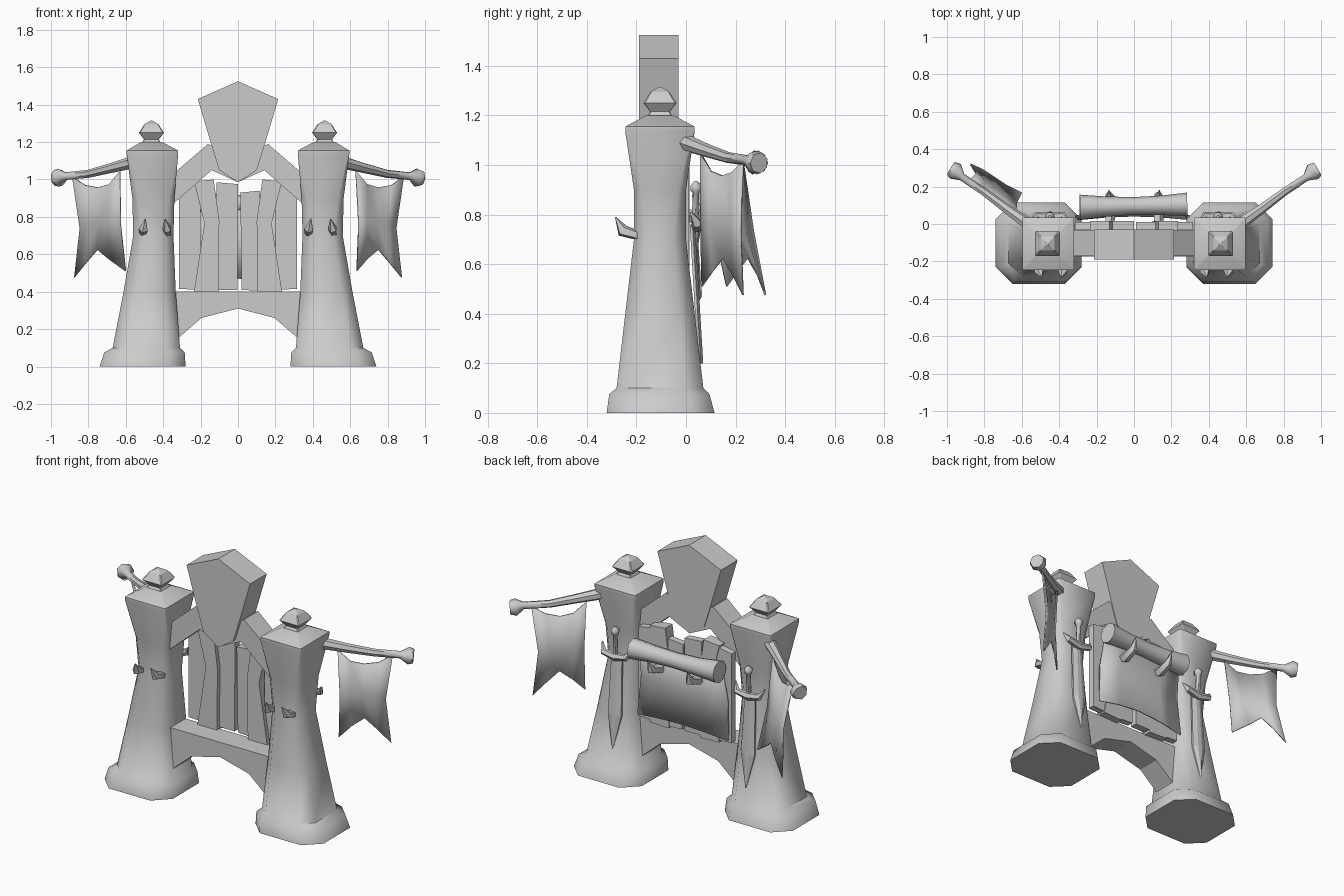
import bpy, bmesh, math
from mathutils import Vector

cube = bpy.data.objects.get("Cube")
if cube:
    bpy.data.objects.remove(cube, do_unlink=True)

grey = bpy.data.materials.new("plain_grey")
grey.use_nodes = True
GREY = (0.6, 0.6, 0.6, 1)
grey.diffuse_color = GREY
grey.node_tree.nodes["Principled BSDF"].inputs["Base Color"].default_value = GREY


def finish(name, bm, smooth=None):
    """Turn a bmesh into an object, smooth below an angle if one is given."""
    bmesh.ops.recalc_face_normals(bm, faces=bm.faces)
    mesh = bpy.data.meshes.new(name)
    bm.to_mesh(mesh)
    bm.free()
    mesh.materials.append(grey)
    if smooth:
        for p in mesh.polygons:
            p.use_smooth = True
        mesh.set_sharp_from_angle(angle=math.radians(smooth))
    obj = bpy.data.objects.new(name, mesh)
    bpy.context.collection.objects.link(obj)
    return obj


def loft(name, rings, smooth=None):
    """Skin a list of equal rings and cap both ends."""
    bm = bmesh.new()
    rows = [[bm.verts.new(p) for p in ring] for ring in rings]
    n = len(rows[0])
    for a, b in zip(rows, rows[1:]):
        for i in range(n):
            j = (i + 1) % n
            bm.faces.new((a[i], a[j], b[j], b[i]))
    bm.faces.new(rows[0])
    bm.faces.new(rows[-1])
    return finish(name, bm, smooth)


def prism(name, outline, y0, y1):
    """Extrude an (x, z) outline from y0 to y1."""
    return loft(name, [[(x, y, z) for x, z in outline] for y in (y0, y1)])


def tube(name, path, radii, sides=6, smooth=50):
    """Sweep a polygon of changing radius along a path."""
    pts = [Vector(p) for p in path]
    rings = []
    for i, p in enumerate(pts):
        d = (pts[min(i + 1, len(pts) - 1)] - pts[max(i - 1, 0)]).normalized()
        u = d.cross(Vector((0, 0, 1)) if abs(d.z) < 0.8 else Vector((0, 1, 0))).normalized()
        v = d.cross(u)
        angles = [2 * math.pi * k / sides for k in range(sides)]
        rings.append([p + radii[i] * (u * math.cos(a) + v * math.sin(a)) for a in angles])
    return loft(name, rings, smooth)


def sheet(name, rows, thickness=0.008):
    """Thin cloth from rows of points."""
    bm = bmesh.new()
    grid = [[bm.verts.new(p) for p in row] for row in rows]
    for a, b in zip(grid, grid[1:]):
        for i in range(len(a) - 1):
            bm.faces.new((a[i], a[i + 1], b[i + 1], b[i]))
    obj = finish(name, bm, 40)
    mod = obj.modifiers.new("thickness", 'SOLIDIFY')
    mod.thickness = thickness
    mod.offset = 0
    return obj


def octagon(s, z, x0, x1, y0, y1, c):
    ring = [(x0 + c, y0), (x1 - c, y0), (x1, y0 + c), (x1, y1 - c),
            (x1 - c, y1), (x0 + c, y1), (x0, y1 - c), (x0, y0 + c)]
    return [(s * x, y, z) for x, y in ring]


# height, inner x, outer x, front y, back y, corner cut
TOWER = [(0, .28, .74, -.32, .115, .09), (.075, .285, .715, -.31, .095, .08),
         (.1, .31, .67, -.28, .07, .07), (.4, .333, .612, -.245, .035, .06),
         (.7, .345, .56, -.21, 0, .05), (.9, .34, .565, -.21, 0, .03),
         (1.135, .32, .595, -.245, .035, .004), (1.155, .32, .595, -.245, .035, .004),
         (1.2, .405, .52, -.16, -.05, .002)]
# height and half width of the finial
FINIAL = [(1.195, .05), (1.215, .04), (1.25, .067), (1.295, .038), (1.315, .004)]

for s, side in ((1, "left"), (-1, "right")):
    # Tower with capped roof and finial
    loft(side + "_tower", [octagon(s, *row) for row in TOWER], 50)
    loft(side + "_finial", [octagon(s, z, .463 - r, .463 + r, -.105 - r, -.105 + r, r * .1)
                            for z, r in FINIAL])

    # Horns on the tower front
    for x, lean in ((.375, .015), (.51, -.015)):
        tube(side + "_horn", [(s * x, -.19, .715), (s * (x + lean * .3), -.255, .735),
                              (s * (x + lean), -.285, .79)], (.02, .026, .002), 5)

    # Sword on the tower back
    sx = s * .45
    blade = [(-.035, .76), (.035, .76), (.045, .4), (0, .2), (-.045, .4)]
    loft(side + "_blade", [[(sx + x * k, y + (.76 - z) * .06, z) for x, z in blade]
                           for k, y in ((1, .015), (1, .026), (.3, .036))])
    tube(side + "_guard", [(sx - .1, .02, .81), (sx - .075, .045, .765), (sx, .04, .75),
                           (sx + .075, .045, .765), (sx + .1, .02, .81)],
         (.004, .02, .024, .02, .004), 6)
    tube(side + "_grip", [(sx, .035, .75), (sx, .04, .885), (sx, .04, .895),
                          (sx, .04, .915), (sx, .04, .935)],
         (.016, .014, .024, .026, .008), 6)

    # Banner pole with flared end
    tube(side + "_pole", [(s * .56, -.005, 1.092), (s * .68, .08, 1.06), (s * .8, .17, 1.03),
                          (s * .92, .25, 1.018), (s * .955, .28, 1.01), (s * .98, .295, 1.008)],
         (.034, .027, .022, .021, .05, .042), 7)

    # Forked banner, the right one blown back
    t = 0.1 if s < 0 else 0
    w = 0.035 if s < 0 else 0
    sheet(side + "_banner", [
        [(s * .63, .06, 1.045), (s * .69, .1, .975), (s * .75, .145, .957),
         (s * .82, .185, .97), (s * .885, .23, 1.015)],
        [(s * (.645 - w / 2), .06 + t / 2, .76), (s * .69, .095 + t / 2, .77),
         (s * .745, .14 + t / 2, .77), (s * .8, .18 + t / 2, .765), (s * .845, .22 + t / 2, .74)],
        [(s * (.635 - w), .065 + t, .51), (s * .69, .11 + t, .575),
         (s * .75, .15 + t, .625), (s * .81, .19 + t, .555), (s * .875, .23 + t * .9, .475)]])

    # Arch arm, outer plank and bent door jamb
    prism(side + "_arch_arm", [(s * x, z) for x, z in
                               ((0, 1.1), (.16, 1.19), (.37, 1.01), (.37, .85), (.14, 1.05), (0, .985))],
          -.17, -.035)
    prism(side + "_outer_plank", [(s * x, z) for x, z in
                                  ((.2, .41), (.315, .415), (.315, .96), (.2, .98))], -.03, .01)
    prism(side + "_jamb", [(s * x, z) for x, z in
                           ((.105, .395), (.235, .4), (.18, .765), (.235, .99), (.13, 1.0), (.1, .775))],
          -.055, .015)

    # Hooks holding the roller
    tube(side + "_hook", [(s * .13, .0, .8), (s * .13, .08, .775), (s * .13, .15, .8),
                          (s * .135, .18, .87)], (.026, .03, .026, .004), 5)

# Keystone shield above the gate
half = [(.215, 1.43), (.135, 1.16), (.1, 1.05)]
prism("keystone_shield", [(0, 1.525)] + half + [(0, .985)] + [(-x, z) for x, z in half[::-1]],
      -.19, -.03)

# Threshold beam with arched underside
half = [(.36, .4), (.36, .1), (.31, .16), (.195, .26)]
prism("threshold_beam", half + [(0, .31)] + [(-x, z) for x, z in half[::-1]], -.175, -.03)

# Centre planks of unequal height
prism("centre_plank_right", [(-.11, .41), (-.002, .41), (0, .975), (-.115, .985)], -.03, .015)
prism("centre_plank_left", [(.02, .41), (.108, .405), (.115, .94), (.012, .93)], -.03, .01)

# Roller and the hide hanging from it
tube("roller", [(-.29, .09, .875), (-.15, .093, .87), (0, .097, .87), (.15, .1, .87), (.285, .105, .87)],
     (.067, .054, .047, .052, .063), 8)
xs = [-.31, -.16, 0, .15, .29]
sheet("hanging_hide", [[(x * k, y + .02 * math.cos(x * 5), z + lift * math.cos(x * 5)) for x in xs]
                       for z, y, k, lift in ((.87, .055, .93, 0), (.68, .025, .97, 0),
                                             (.44, .04, 1.02, .03))], .01)
